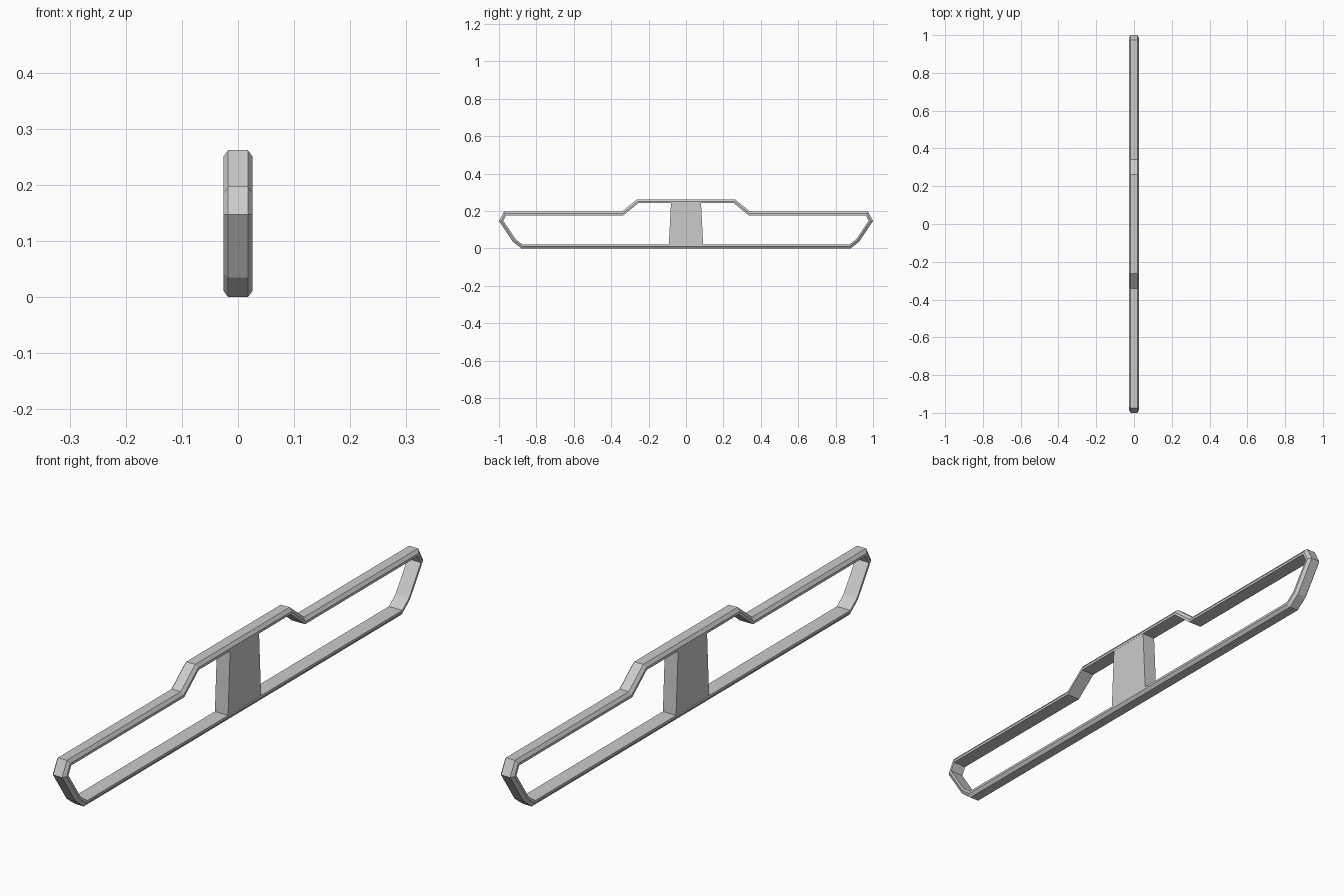
import bpy, bmesh
from mathutils import Vector

if "Cube" in bpy.data.objects:
    bpy.data.objects.remove(bpy.data.objects["Cube"])

# Half of the outer outline (y, z), mirrored to a closed loop
half = [(0.88, 0), (0.925, 0.035), (1.0, 0.147), (0.973, 0.197),
        (0.342, 0.197), (0.262, 0.262)]
loop = [Vector(p) for p in half] + [Vector((-y, z)) for y, z in reversed(half)]

# Cross-section (x, depth inward): chamfered outside, flat inside
section = [(-0.0175, 0), (0.0175, 0), (0.026, 0.0115),
           (0.026, 0.02), (-0.026, 0.02), (-0.026, 0.0115)]


def inset(i, depth):
    """Mitred inward offset of one outline point (loop runs counter-clockwise)."""
    p, a, b = loop[i], loop[i - 1], loop[(i + 1) % len(loop)]
    d1, d2 = (p - a).normalized(), (b - p).normalized()
    n1, n2 = Vector((-d1.y, d1.x)), Vector((-d2.y, d2.x))
    return p + (n1 + n2) * depth / (1 + n1.dot(n2))


def finish(name, bm):
    bmesh.ops.recalc_face_normals(bm, faces=bm.faces)
    me = bpy.data.meshes.new(name)
    bm.to_mesh(me)
    bm.free()
    ob = bpy.data.objects.new(name, me)
    bpy.context.collection.objects.link(ob)
    return ob


# Closed rim swept around the outline
bm = bmesh.new()
rings = []
for i in range(len(loop)):
    pts = [(x, inset(i, d)) for x, d in section]
    rings.append([bm.verts.new((x, q.x, q.y)) for x, q in pts])
for i, ring in enumerate(rings):
    prev = rings[i - 1]
    for j in range(len(section)):
        bm.faces.new((prev[j - 1], prev[j], ring[j], ring[j - 1]))
finish("rim_frame", bm)

# Tapered centre plate joining the upper and lower rails
bm = bmesh.new()
profile = [(-0.092, 0.012), (0.092, 0.012), (0.08, 0.25), (-0.08, 0.25)]
face = bm.faces.new([bm.verts.new((-0.0255, y, z)) for y, z in profile])
ext = bmesh.ops.extrude_face_region(bm, geom=[face])
moved = [v for v in ext["geom"] if isinstance(v, bmesh.types.BMVert)]
bmesh.ops.translate(bm, verts=moved, vec=(0.051, 0, 0))
finish("centre_plate", bm)
